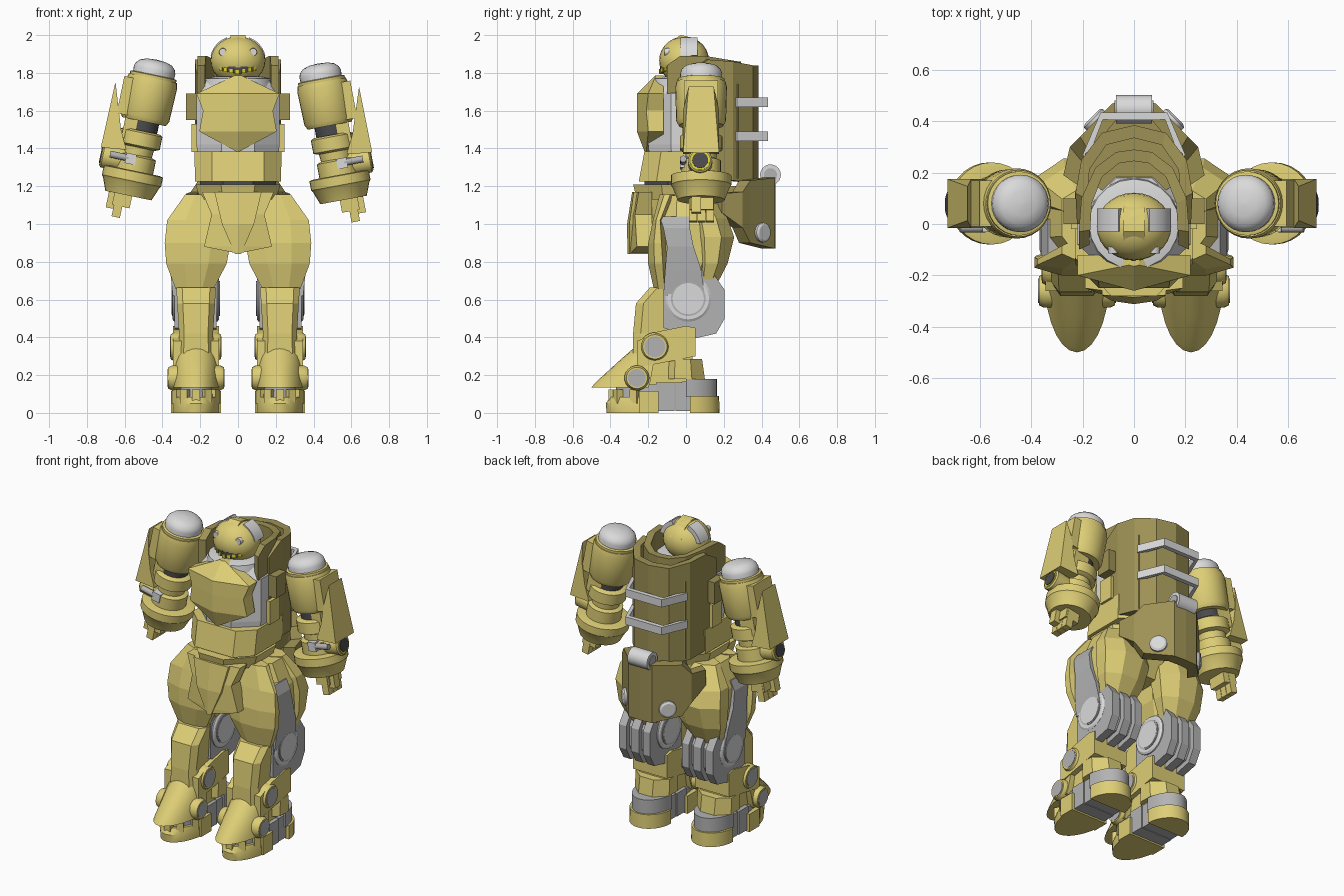
import bpy, bmesh, math
from mathutils import Matrix, Vector

if "Cube" in bpy.data.objects:
    bpy.data.objects.remove(bpy.data.objects["Cube"])

def material(name, c):
    m = bpy.data.materials.new(name)
    m.diffuse_color = (*c, 1)
    m.use_nodes = True
    m.node_tree.nodes["Principled BSDF"].inputs["Base Color"].default_value = m.diffuse_color
    return m

GOLD = material("gold", (0.73, 0.62, 0.18))
OLIVE = material("dark_olive", (0.34, 0.285, 0.09))
GREY = material("grey", (0.45, 0.45, 0.45))
LIGHT = material("light_grey", (0.7, 0.7, 0.7))
DARK = material("dark_grey", (0.07, 0.07, 0.075))
YELLOW = material("yellow", (0.75, 0.65, 0.03))
I = Matrix.Identity(4)
T = Matrix.Translation
X_AXIS = Matrix.Rotation(math.pi / 2, 4, 'Y')

# ---- helpers
def loft(name, secs, mat, M=I, smooth=False):
    """Skin closed cross-sections in order and cap both ends."""
    bm = bmesh.new()
    rows = [[bm.verts.new(M @ Vector(p)) for p in s] for s in secs]
    n = len(rows[0])
    for a, b in zip(rows, rows[1:]):
        for i in range(n):
            bm.faces.new((a[i], a[(i + 1) % n], b[(i + 1) % n], b[i]))
    bm.faces.new(rows[0])
    bm.faces.new(rows[-1])
    bmesh.ops.recalc_face_normals(bm, faces=bm.faces)
    me = bpy.data.meshes.new(name)
    bm.to_mesh(me)
    bm.free()
    me.materials.append(mat)
    if smooth:
        me.polygons.foreach_set("use_smooth", [True] * len(me.polygons))
        me.set_sharp_from_angle(angle=math.radians(32))
    ob = bpy.data.objects.new(name, me)
    bpy.context.collection.objects.link(ob)
    return ob

def lathe(name, prof, mat, M=I, n=28):
    ring = [(math.cos(2 * math.pi * i / n), math.sin(2 * math.pi * i / n)) for i in range(n)]
    return loft(name, [[(r * c, r * s, z) for c, s in ring] for r, z in prof], mat, M, True)

def box(name, lo, hi, mat, M=I):
    q = lambda z: [(lo[0], lo[1], z), (hi[0], lo[1], z), (hi[0], hi[1], z), (lo[0], hi[1], z)]
    return loft(name, [q(lo[2]), q(hi[2])], mat, M)

def prism(name, yz, x0, x1, mat, M=I):
    return loft(name, [[(x, y, z) for y, z in yz] for x in (x0, x1)], mat, M)

def octo(x0, x1, y0, y1, z, k=0.3):
    """Chamfered rectangle cross-section."""
    a, b = (x1 - x0) * k, (y1 - y0) * k
    return [(x0 + a, y0, z), (x1 - a, y0, z), (x1, y0 + b, z), (x1, y1 - b, z),
            (x1 - a, y1, z), (x0 + a, y1, z), (x0, y1 - b, z), (x0, y0 + b, z)]

def dee(cx, hw, yb, yf, z, n=14):
    """Half-ellipse cross-section, flat at yb."""
    return [(cx + hw * math.cos(math.pi * i / n), yb + (yf - yb) * math.sin(math.pi * i / n), z)
            for i in range(n + 1)]

def shell(name, half, t, mat):
    """Curved wall: half plan of (x, y, zlow, zhigh) from the side to the middle, mirrored."""
    pts = half + [(-x, y, a, b) for x, y, a, b in reversed(half) if x > 0]
    secs = []
    for x, y, a, b in pts:
        d = Vector((x, y))
        d = d * (1 - t / d.length)
        secs.append([(x, y, a), (x, y, b), (d.x, d.y, b), (d.x, d.y, a)])
    return loft(name, secs, mat)

def ridge(name, rows, back, mat):
    """Front plate with a centre ridge: rows of (z, half width, y side, y middle)."""
    return loft(name, [[(-x, ys, z), (0, ym, z), (x, ys, z), (x, back, z), (-x, back, z)]
                       for z, x, ys, ym in rows], mat)

# ---- torso
loft("torso_core", [octo(-.2, .2, -.18, .2, 1.22), octo(-.22, .22, -.2, .2, 1.42),
                    octo(-.22, .22, -.2, .2, 1.69), octo(-.17, .17, -.17, .18, 1.75)], LIGHT)
ridge("chest_plate", [(1.785, .02, -.16, -.165), (1.69, .22, -.2, -.26), (1.6, .185, -.21, -.26),
                      (1.49, .205, -.2, -.26), (1.385, .01, -.21, -.22)], -.12, GOLD)
loft("waist_band", [octo(-.228, .228, -.25, .22, 1.225, .2), octo(-.23, .23, -.22, .22, 1.385, .2)], GOLD)
loft("waist_gap", [octo(-.2, .2, -.22, .2, 1.18), octo(-.2, .2, -.22, .2, 1.23)], DARK)
loft("belt", [octo(-.2, .2, -.26, .2, 1.13), octo(-.225, .225, -.28, .22, 1.21)], GOLD)
loft("pelvis", [octo(-.1, .1, -.2, .14, .9), octo(-.2, .2, -.22, .2, 1.05),
                octo(-.2, .2, -.24, .2, 1.15)], GOLD)
ridge("front_skirt", [(1.17, .19, -.25, -.275), (1.05, .14, -.27, -.3), (.88, .18, -.26, -.3),
                      (.85, .03, -.29, -.3)], -.18, GOLD)
ridge("front_skirt_panel", [(1.17, .125, -.277, -.285), (1.0, .085, -.3, -.312), (.84, .015, -.3, -.31)],
      -.2, GOLD)
for s in (1, -1):
    S = Matrix.Diagonal((s, 1, 1, 1))
    box("side_block", (.215, .0, 1.55), (.275, .1, 1.69), OLIVE, S)
    box("side_clip", (.215, -.02, 1.38), (.245, .08, 1.53), GOLD, S)

# ---- back shell, collar, brackets and tail guard
shell("back_shell", [(.222, .0, 1.3, 1.8), (.228, .12, 1.25, 1.87), (.205, .25, 1.23, 1.86),
                     (.125, .355, 1.22, 1.84), (0, .385, 1.22, 1.84)], .05, OLIVE)
loft("back_fill", [octo(-.19, .19, .1, .35, 1.24), octo(-.19, .19, .1, .35, 1.74)], OLIVE)
shell("collar", [(.215, -.1, 1.69, 1.84), (.215, -.03, 1.69, 1.89), (.205, .1, 1.69, 1.89),
                 (.15, .22, 1.69, 1.87), (.07, .28, 1.69, 1.86), (0, .29, 1.69, 1.86)], .045, OLIVE)
for z in (1.44, 1.62):
    shell("back_bracket", [(.2, .27, z, z + .05), (.13, .435, z, z + .05), (0, .435, z, z + .05)], .03, LIGHT)
shell("tail_guard", [(.275, .19, 1.06, 1.16), (.25, .3, .98, 1.17), (.21, .34, .9, 1.23),
                     (.085, .47, .87, 1.245), (0, .475, .87, 1.245)], .07, OLIVE)
lathe("tail_roller", [(.055, -.07), (.055, .07)], LIGHT, T((0, .447, 1.26)) @ X_AXIS)
lathe("tail_roller_core", [(.035, -.075), (.035, .075)], GREY, T((0, .447, 1.26)) @ X_AXIS)
box("tail_mount", (-.12, .15, 1.08), (.12, .42, 1.2), OLIVE)
for s in (1, -1):
    lathe("tail_disc", [(.052, -.02), (.052, .012), (.04, .02)], LIGHT,
          Matrix.Diagonal((s, 1, 1, 1)) @ T((.15, .403, .955)) @ Matrix.Rotation(math.radians(44), 4, 'Z') @ X_AXIS)

# ---- head
HC = Vector((0, -.01, 1.865))
lathe("neck_ring", [(.185, 1.72), (.175, 1.77), (.13, 1.78)], LIGHT, I, 20)
N = 14
lathe("head", [(max(.001, .132 * math.sin(math.pi * i / N)), -.128 * math.cos(math.pi * i / N))
               for i in range(N + 1)], GOLD, T(HC) @ Matrix.Diagonal((1.1, 1, 1, 1)))
prism("head_crest", [(-.1, 1.95), (-.03, 2.0), (.0, 1.995), (.06, 1.975), (.11, 1.91), (.0, 1.93)],
      -.04, .04, GOLD)
for s in (1, -1):
    S = Matrix.Diagonal((s, 1, 1, 1))
    secs = []
    for k in range(7):
        a = math.radians(12 + 9 * k)
        secs.append([(r * math.cos(a), y, 1.865 + .91 * r * math.sin(a))
                     for r, y in ((.11, -.03), (.148, -.03), (.148, .06), (.11, .06))])
    loft("head_side_band", secs, LIGHT, S, True)
    lathe("eye", [(.022, 0), (.02, .025)], LIGHT, S @ T((.08, -.09, 1.91)) @ Matrix.Rotation(math.pi / 2, 4, 'X'), 14)
for k in range(-3, 4):
    M = T((0, -.01, 1.815 + .006 * abs(k))) @ Matrix.Rotation(math.radians(14 * k), 4, 'Z')
    box("mouth_gap", (-.018, -.128, -.02), (.018, -.1, .014), DARK, M)
    box("mouth_bar", (-.012, -.134, -.022), (.006, -.1, .0), YELLOW, M)

# ---- arms: built hanging down from the shoulder top, then tilted outward
def arm(s, x, z, tilt):
    M = Matrix.Diagonal((s, 1, 1, 1)) @ T((x, .08, z)) @ Matrix.Rotation(math.radians(-tilt), 4, 'Y')
    lathe("shoulder_dome", [(.11, -.1), (.112, -.055), (.105, -.035), (.085, -.015), (.05, -.004), (.001, 0)], LIGHT, M)
    lathe("shoulder_ring", [(.125, -.12), (.125, -.085), (.105, -.08)], GOLD, M)
    lathe("upper_arm", [(.118, -.335), (.132, -.31), (.137, -.13), (.13, -.1)], GOLD, M)
    box("upper_arm_panel", (.06, -.09, -.32), (.15, .09, -.12), GOLD, M)
    lathe("elbow", [(.082, -.42), (.082, -.32)], DARK, M)
    box("elbow_outer_block", (.0, -.075, -.44), (.1, .085, -.32), GOLD, M)
    lathe("elbow_ring", [(.09, -.475), (.113, -.465), (.113, -.395), (.095, -.385)], GOLD, M)
    lathe("forearm_neck", [(.08, -.53), (.085, -.46)], GOLD, M)
    lathe("forearm", [(.105, -.64), (.105, -.525), (.08, -.515)], GOLD, M)
    box("forearm_block", (.0, -.112, -.57), (.055, -.05, -.515), LIGHT, M)
    lathe("forearm_piston", [(.018, .04), (.018, .14)], GREY, M @ T((.0, -.095, -.54)) @ X_AXIS, 14)
    lathe("wrist_cup", [(.125, -.735), (.152, -.665), (.16, -.655), (.16, -.605), (.14, -.6)], GOLD, M)
    # outer fin
    poly = [(.19, -.16), (.195, -.515), (.06, -.5), (.11, -.4), (.15, -.28)]
    loft("arm_fin", [[(px, y * (.7 if k == 0 else 1), pz) for k, (px, pz) in enumerate(poly)]
                     for y in (-.095, .095)], GOLD, M)
    # side port
    P = M @ T((.05, -.005, -.555)) @ X_AXIS
    lathe("port_housing", [(.064, 0), (.064, .125), (.055, .132)], GOLD, P)
    lathe("port_yellow_ring", [(.052, .1), (.052, .135)], YELLOW, P)
    lathe("port_lens", [(.042, .1), (.042, .139)], DARK, P)
    # hand
    box("palm", (-.02, -.06, -.8), (.075, .065, -.72), GOLD, M)
    for y in (-.065, -.02, .025):
        box("finger", (.02, y, -.86), (.065, y + .042, -.74), GOLD, M)
    box("thumb", (.06, -.05, -.82), (.105, .0, -.72), GOLD, M)

arm(1, .425, 1.85, 10.5)
arm(-1, .43, 1.87, 11.8)

# ---- legs
C = .222
def bolt(name, y, z, r, x0, x1, S):
    M = S @ T((0, y, z)) @ X_AXIS
    lathe(name, [(r * .85, x0), (r, x0 + .02), (r, x1 - .02), (r * .85, x1)], GOLD, M)
    lathe(name + "_face", [(r * .72, x0 - .003), (r * .72, x1 + .003)], GREY, M)

for s in (1, -1):
    S = Matrix.Diagonal((s, 1, 1, 1))
    # thigh: grey strip between a front and a back armour half
    loft("thigh_core", [octo(.13, .32, -.14, .12, .655), octo(.07, .345, -.17, .2, .8),
                        octo(.06, .345, -.16, .2, 1.0), octo(.1, .28, -.12, .12, 1.15)], GOLD, S)
    loft("thigh_front", [octo(.13, .33, -.17, -.09, .655), octo(.06, .38, -.2, -.09, .79),
                         octo(.04, .388, -.2, -.1, .9), octo(.05, .375, -.175, -.12, 1.02),
                         octo(.1, .28, -.14, -.06, 1.155)], GOLD, S)
    loft("thigh_back", [octo(.13, .32, .06, .15, .655), octo(.07, .365, .05, .22, .79),
                        octo(.04, .375, .03, .255, .93), octo(.05, .36, .02, .22, 1.03),
                        octo(.1, .28, .02, .13, 1.155)], GOLD, S)
    loft("thigh_strip", [[(.2, y0, z), (x, y0, z), (x, y1, z), (.2, y1, z)] for x, y0, y1, z in
                         ((.345, -.12, .1, .62), (.36, -.11, .08, .76), (.368, -.1, .04, .88),
                          (.362, -.12, .02, .98), (.335, -.14, .02, 1.04))], GREY, S)
    # knee plates
    knee = [(-.12, .45), (-.12, .74), (.02, .78), (.15, .73), (.205, .65), (.205, .5), (.16, .42), (.05, .395)]
    for x0, x1 in ((.115, .165), (.195, .25), (.285, .337)):
        prism("knee_plate", knee, x0, x1, GREY, S)
    prism("knee_core", [(y * .85, z * .85 + .09) for y, z in knee], .13, .32, GREY, S)
    K = S @ T((0, .012, .605)) @ X_AXIS
    lathe("knee_ring", [(.11, .1), (.122, .108), (.122, .338), (.11, .346)], LIGHT, K)
    lathe("knee_disc", [(.092, .096), (.092, .35)], GREY, K)
    lathe("knee_cap", [(.083, .094), (.083, .353)], LIGHT, K)
    # shin and ankle
    loft("shin", [[(C - w, yb, z), (C - w, yf + .04, z), (C - w * .7, yf, z), (C + w * .7, yf, z),
                   (C + w, yf + .04, z), (C + w, yb, z)] for z, w, yf, yb in
                  ((.3, .095, -.28, -.06), (.42, .09, -.28, -.08), (.58, .1, -.265, -.1), (.665, .105, -.19, -.12))], GOLD, S)
    prism("ankle_cuff", [(-.26, .24), (-.26, .38), (-.15, .43), (.0, .46), (.05, .45), (.05, .3), (-.1, .27)],
          .1, .345, GOLD, S)
    prism("ankle_core", [(-.2, .14), (-.2, .3), (.03, .4), (.04, .17)], .13, .31, GOLD, S)
    loft("heel_cuff", [octo(.1, .345, -.13, .1, .18), octo(.1, .345, -.12, .085, .285)], GOLD, S)
    loft("toe_guard", [dee(C, .128, -.2, -.5, .135), dee(C, .126, -.19, -.48, .16),
                       dee(C, .118, -.17, -.36, .27), dee(C, .105, -.14, -.24, .375)], GOLD, S, True)
    bolt("upper_bolt", -.165, .35, .076, .09, .358, S)
    bolt("lower_bolt", -.26, .185, .066, .074, .37, S)
    # foot
    loft("toe_base", [dee(C, .132, -.15, -.42, 0), dee(C, .132, -.15, -.425, .05),
                      dee(C, .126, -.15, -.4, .085)], GOLD, S, True)
    loft("toe_inner", [dee(C, .11, -.15, -.375, .07), dee(C, .108, -.15, -.37, .15)], GREY, S, True)
    for k in range(5):
        a = math.radians(30 + 30 * k)
        box("toe_tooth", (-.022, -.02, .05), (.022, .015, .125), GOLD,
            S @ T((C + .113 * math.cos(a), -.15 - .24 * math.sin(a), 0)) @ Matrix.Rotation(math.pi / 2 - a, 4, 'Z'))
    box("toe_side", (C - .132, -.25, .0), (C + .132, -.145, .115), GOLD, S)
    box("foot_middle", (C - .115, -.16, .01), (C + .115, -.06, .16), GREY, S)
    box("foot_middle_rear", (C - .11, -.055, .01), (C + .11, .03, .16), GREY, S)
    loft("heel_base", [dee(C, .13, .02, .178, 0), dee(C, .13, .02, .175, .09)], GOLD, S, True)
    loft("heel_upper", [dee(C, .12, .0, .165, .085), dee(C, .12, .0, .165, .18)], GREY, S, True)
